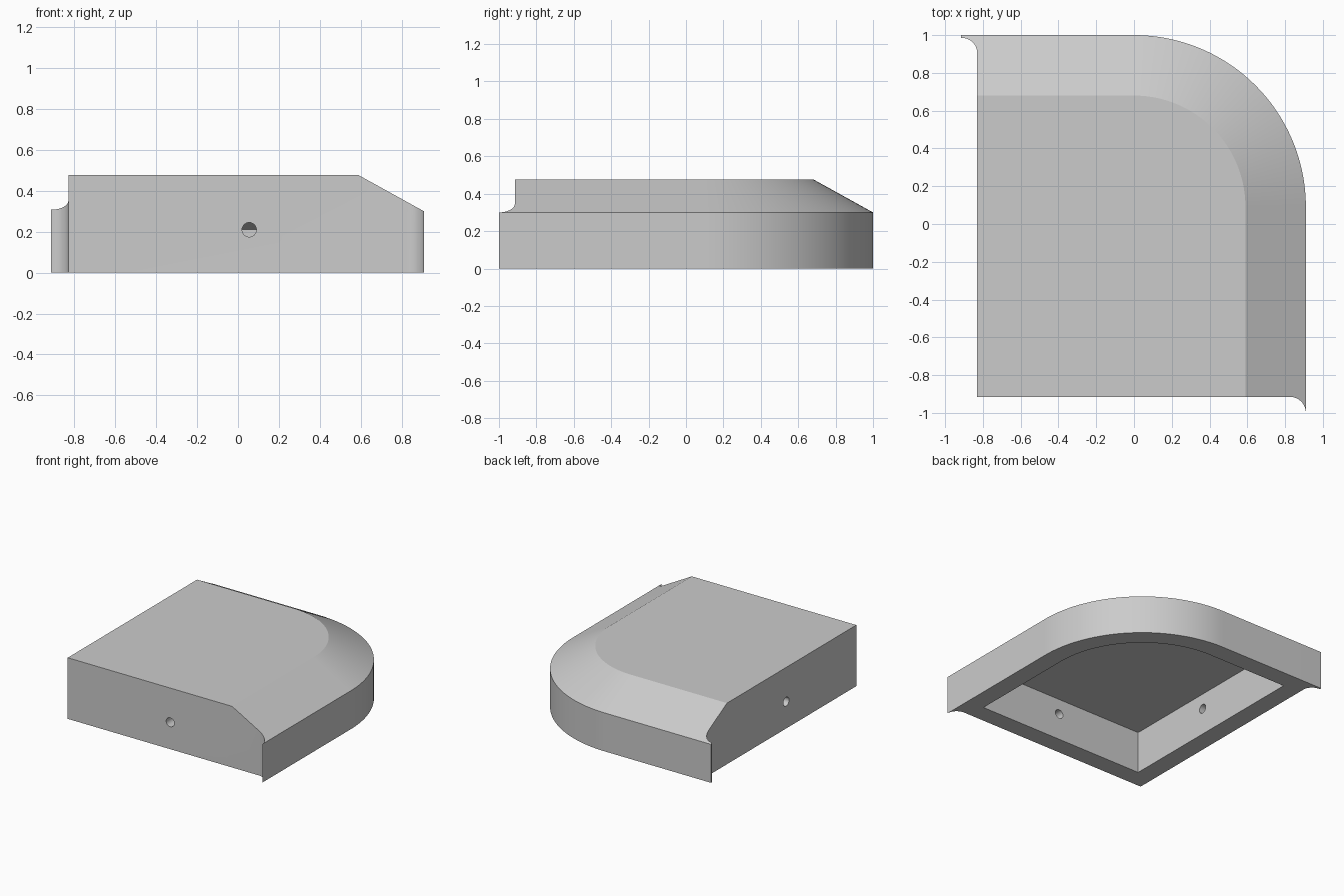
import bpy, bmesh, math
from math import cos, sin, pi

if "Cube" in bpy.data.objects:
    bpy.data.objects.remove(bpy.data.objects["Cube"])

grey = bpy.data.materials.new("plain grey")
grey.use_nodes = True
grey.diffuse_color = (0.6, 0.6, 0.6, 1)
grey.node_tree.nodes["Principled BSDF"].inputs["Base Color"].default_value = (0.6, 0.6, 0.6, 1)


def arc(cx, cy, r, a0, a1, n):
    return [(cx + r * cos(a0 + (a1 - a0) * i / n),
             cy + r * sin(a0 + (a1 - a0) * i / n)) for i in range(n + 1)]


def loft(name, tiers):
    """Closed solid from matching outlines, given as (height, points)."""
    bm = bmesh.new()
    rings = [[bm.verts.new((x, y, z)) for x, y in pts] for z, pts in tiers]
    n = len(rings[0])
    for low, high in zip(rings, rings[1:]):
        for i in range(n):
            j = (i + 1) % n
            bm.faces.new((low[i], low[j], high[j], high[i]))
    bm.faces.new(rings[0][::-1])
    bm.faces.new(rings[-1])
    bmesh.ops.recalc_face_normals(bm, faces=bm.faces)
    mesh = bpy.data.meshes.new(name)
    bm.to_mesh(mesh)
    bm.free()
    mesh.materials.append(grey)
    ob = bpy.data.objects.new(name, mesh)
    bpy.context.collection.objects.link(ob)
    return ob


def rounded(x0, y0, r):
    """Rectangle with one large rounded corner."""
    return [(x0, y0), (r, y0)] + arc(0, 0.09, r, 0, pi / 2, 48) + [(x0, 0.09 + r)]


def boolean(target, cutter, operation):
    mod = target.modifiers.new(cutter.name, "BOOLEAN")
    mod.operation = operation
    mod.solver = "EXACT"
    mod.object = cutter
    bpy.context.view_layer.objects.active = target
    bpy.ops.object.modifier_apply(modifier=mod.name)
    bpy.data.objects.remove(cutter)


# Chamfered shell, oversized toward the two flat sides
shell = loft("corner_shell", [(z, rounded(-1.2, -1.3, r))
                              for z, r in ((0, 0.91), (0.30, 0.91), (0.477, 0.59))])

# Flat sides, with a concave flare at each end of the rounded skin
trim = [(-0.83, -0.915)]
trim += arc(0.825, -1.0, 0.085, pi / 2, 0, 12)
trim += [(1.3, -1.0), (1.3, 1.3), (-0.915, 1.3), (-0.915, 0.985)]
trim += arc(-0.91, 0.905, 0.08, pi / 2, 0, 12)
boolean(shell, loft("side_trim", [(-0.5, trim), (1, trim)]), "INTERSECT")

# Hollow underside with a matching inner chamfer
boolean(shell, loft("cavity", [(z, rounded(-0.685, -0.77, r))
                               for z, r in ((-0.2, 0.765), (0.21, 0.765), (0.33, 0.553))]),
        "DIFFERENCE")

# Round hole through each flat wall
for name, place, turn in (("front_hole", (0.055, -0.85, 0.21), (pi / 2, 0, 0)),
                          ("side_hole", (-0.76, -0.05, 0.21), (0, pi / 2, 0))):
    circle = arc(0, 0, 0.035, 0, 2 * pi, 32)[:-1]
    hole = loft(name, [(-0.2, circle), (0.2, circle)])
    hole.location = place
    hole.rotation_euler = turn
    bpy.context.view_layer.update()
    boolean(shell, hole, "DIFFERENCE")

bpy.ops.object.select_all(action="DESELECT")
shell.select_set(True)
bpy.context.view_layer.objects.active = shell
bpy.ops.object.shade_smooth_by_angle(angle=math.radians(25))
